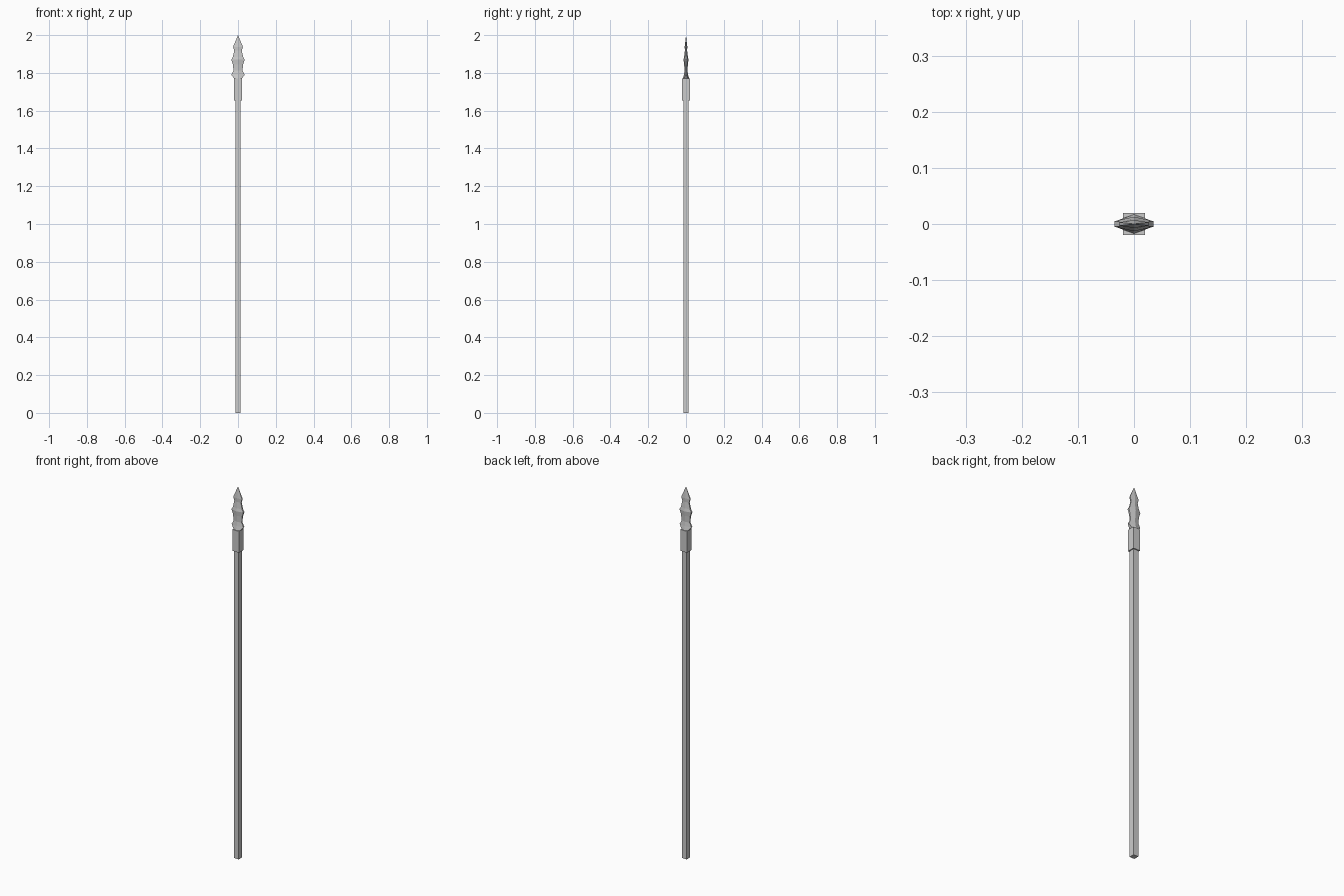
import bpy, bmesh

if "Cube" in bpy.data.objects:
    bpy.data.objects.remove(bpy.data.objects["Cube"])


def loft(name, rings, tip=None):
    """Skin a stack of equal-length rings; optionally close to a tip point."""
    bm = bmesh.new()
    loops = [[bm.verts.new(p) for p in ring] for ring in rings]
    n = len(loops[0])
    for a, b in zip(loops, loops[1:]):
        for i in range(n):
            j = (i + 1) % n
            bm.faces.new((a[i], a[j], b[j], b[i]))
    bm.faces.new(loops[0][::-1])
    if tip:
        t = bm.verts.new(tip)
        for i in range(n):
            bm.faces.new((loops[-1][i], loops[-1][(i + 1) % n], t))
    else:
        bm.faces.new(loops[-1])
    bmesh.ops.recalc_face_normals(bm, faces=bm.faces)
    mesh = bpy.data.meshes.new(name)
    bm.to_mesh(mesh)
    bm.free()
    obj = bpy.data.objects.new(name, mesh)
    bpy.context.collection.objects.link(obj)
    return obj


def square(h, z):
    return [(-h, -h, z), (h, -h, z), (h, h, z), (-h, h, z)]


def blade_ring(z, w, e, d):
    # six-sided section: blunt side edges and a central ridge front and back
    return [(-w, -e, z), (0, -d, z), (w, -e, z), (w, e, z), (0, d, z), (-w, e, z)]


# Square wooden shaft
loft("shaft", [square(0.0145, 0), square(0.0145, 1.66)])

# Thicker square socket
loft("socket", [square(0.02, 1.655), square(0.02, 1.77)])

# Barbed spear blade: z, half width, edge thickness, ridge depth
profile = [
    (1.77, 0.020, 0.010, 0.017),
    (1.79, 0.035, 0.004, 0.011),
    (1.812, 0.024, 0.003, 0.008),
    (1.845, 0.027, 0.004, 0.010),
    (1.870, 0.035, 0.005, 0.013),
    (1.885, 0.027, 0.004, 0.010),
    (1.918, 0.020, 0.003, 0.006),
    (1.938, 0.026, 0.003, 0.007),
]
loft("blade", [blade_ring(*p) for p in profile], tip=(0, 0, 2.0))
